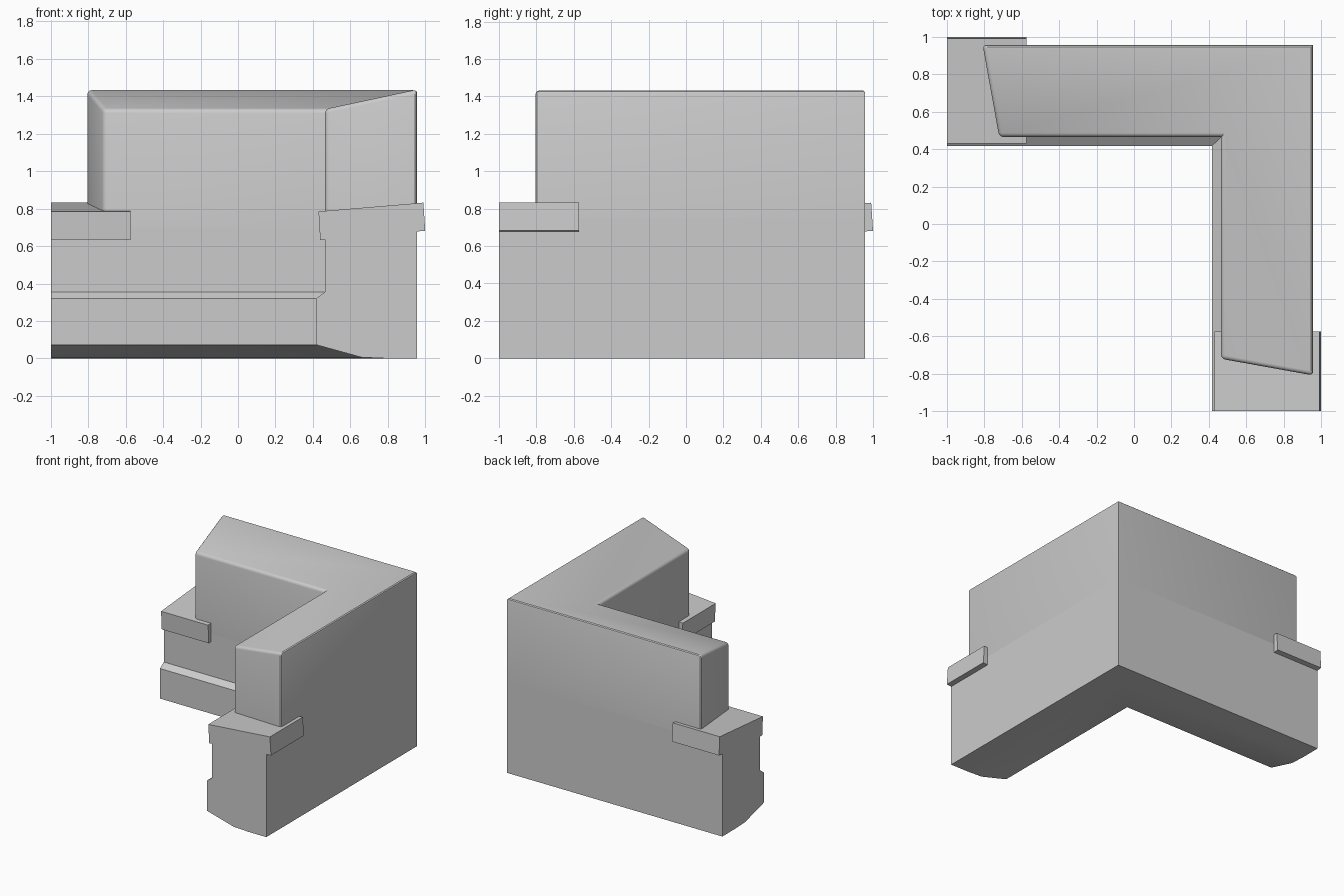
import bpy, bmesh, math

cube = bpy.data.objects.get("Cube")
if cube:
    bpy.data.objects.remove(cube, do_unlink=True)

stone = bpy.data.materials.new("stone grey")
stone.use_nodes = True
grey = (0.6, 0.6, 0.6, 1)
stone.diffuse_color = grey
stone.node_tree.nodes["Principled BSDF"].inputs["Base Color"].default_value = grey


def sweep(name, profile, stations, round_edges=None):
    """Loft a (depth, height) profile through stations mapping it to 3D."""
    bm = bmesh.new()
    rings = [[bm.verts.new(place(d, z)) for d, z in profile] for place in stations]
    n = len(profile)
    for a, b in zip(rings, rings[1:]):
        for i in range(n):
            j = (i + 1) % n
            bm.faces.new((a[i], a[j], b[j], b[i]))
    bm.faces.new(rings[0])
    bm.faces.new(rings[-1])
    bmesh.ops.recalc_face_normals(bm, faces=bm.faces)
    if round_edges:
        bmesh.ops.bevel(bm, geom=round_edges(bm, rings), offset=0.022, segments=3,
                        profile=0.5, affect='EDGES', clamp_overlap=True)
    mesh = bpy.data.meshes.new(name)
    bm.to_mesh(mesh)
    bm.free()
    mesh.materials.append(stone)
    obj = bpy.data.objects.new(name, mesh)
    bpy.context.collection.objects.link(obj)
    bpy.ops.object.select_all(action='DESELECT')
    obj.select_set(True)
    bpy.context.view_layer.objects.active = obj
    bpy.ops.object.shade_smooth_by_angle(angle=math.radians(31))
    return obj


def corner_stations(end):
    """Two arms mirrored across the diagonal, joined by a mitre."""
    return [lambda d, z: (end(d), d, z),
            lambda d, z: (d, d, z),
            lambda d, z: (d, end(d), z)]


INNER, OUTER = 0.465, 0.957

# Lower wall with plinth and undercut base
base = [(OUTER, 0), (0.8, 0), (0.66, 0.006), (0.417, 0.073), (0.417, 0.32),
        (INNER, 0.355), (INNER, 0.7), (OUTER, 0.75)]
sweep("lower_wall", base, corner_stations(lambda d: -1))

# Upper wall with sloped top, slanted ends and softened edges
upper = [(INNER, 0.7), (INNER, 1.332), (OUTER, 1.437), (OUTER, 0.75)]


def upper_edges(bm, rings):
    edges = []
    for ring in (rings[0], rings[-1]):
        edges += [bm.edges.get((ring[i], ring[i + 1])) for i in range(3)]
    for a, b in zip(rings, rings[1:]):
        edges += [bm.edges.get((a[i], b[i])) for i in (1, 2)]
    return edges


sweep("upper_wall", upper, corner_stations(lambda d: -0.72 - (d - INNER) * 0.18),
      upper_edges)

# Tilted cap slabs across both wall ends
slab = [(0.43, 0.785), (0.439, 0.633), (1.0, 0.682), (0.99, 0.832)]
sweep("left_end_cap", slab, [lambda d, z: (d, -1, z), lambda d, z: (d, -0.573, z)])
sweep("right_end_cap", slab, [lambda d, z: (-1, d, z), lambda d, z: (-0.573, d, z)])
